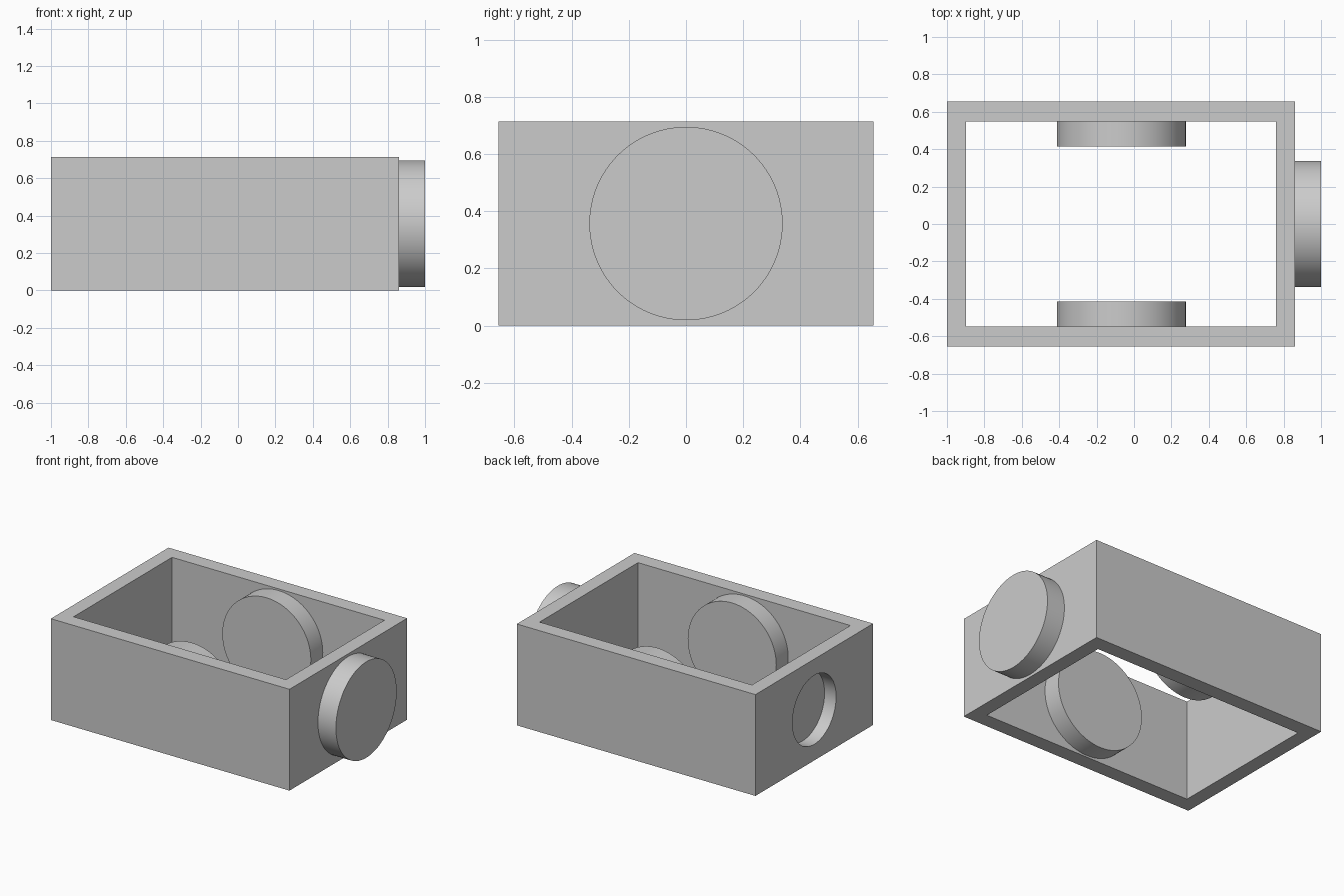
import bpy
from math import pi, radians

if "Cube" in bpy.data.objects:
    bpy.data.objects.remove(bpy.data.objects["Cube"], do_unlink=True)

grey = bpy.data.materials.new("plain_grey")
grey.use_nodes = True
colour = (0.6, 0.6, 0.6, 1)
grey.diffuse_color = colour
grey.node_tree.nodes["Principled BSDF"].inputs["Base Color"].default_value = colour

HEIGHT = 0.714
MID_Z = HEIGHT / 2


def box(name, x0, x1, half_y, z0, z1):
    bpy.ops.mesh.primitive_cube_add(size=1, location=((x0 + x1) / 2, 0, (z0 + z1) / 2))
    ob = bpy.context.object
    ob.name = name
    ob.scale = (x1 - x0, half_y * 2, z1 - z0)
    bpy.ops.object.transform_apply(location=False, rotation=False, scale=True)
    ob.data.materials.append(grey)
    return ob


def disc(name, radius, depth, location, rotation):
    bpy.ops.mesh.primitive_cylinder_add(vertices=96, radius=radius, depth=depth,
                                        location=location, rotation=rotation)
    ob = bpy.context.object
    ob.name = name
    ob.data.materials.append(grey)
    bpy.ops.object.shade_smooth_by_angle(angle=radians(30))
    return ob


def cut(target, cutter):
    mod = target.modifiers.new("cut", "BOOLEAN")
    mod.operation = "DIFFERENCE"
    mod.solver = "EXACT"
    mod.object = cutter
    bpy.context.view_layer.objects.active = target
    bpy.ops.object.modifier_apply(modifier=mod.name)
    bpy.data.objects.remove(cutter, do_unlink=True)


along_x = (0, pi / 2, 0)
along_y = (pi / 2, 0, 0)

# Open rectangular frame with a shallow round socket in one end wall
frame = box("frame", -1, 0.86, 0.655, 0, HEIGHT)
cut(frame, box("opening_cutter", -0.898, 0.758, 0.548, -0.2, HEIGHT + 0.2))
cut(frame, disc("socket_cutter", 0.243, 0.18, (-1, 0, MID_Z), along_x))
bpy.ops.object.select_all(action="DESELECT")
frame.select_set(True)
bpy.context.view_layer.objects.active = frame
bpy.ops.object.shade_smooth_by_angle(angle=radians(30))

# Round boss on the outer end wall
disc("end_boss", 0.338, 0.15, (0.925, 0, MID_Z), along_x)

# Matching round bosses inside the two long walls
for side, name in ((-1, "front_inner_boss"), (1, "back_inner_boss")):
    disc(name, 0.345, 0.145, (-0.068, side * 0.4875, MID_Z), along_y)
